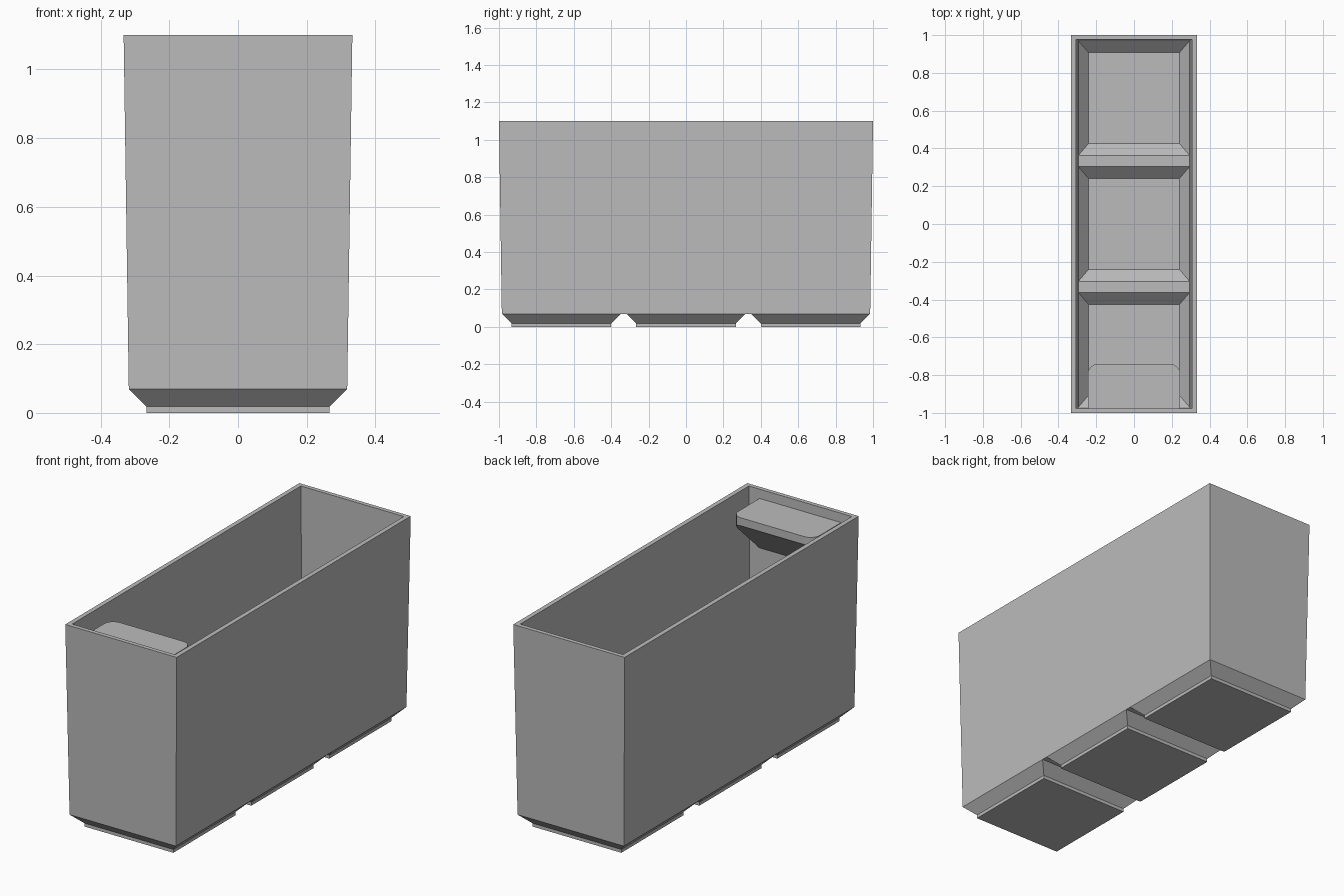
import bpy, bmesh, math

cube = bpy.data.objects.get("Cube")
if cube:
    bpy.data.objects.remove(cube, do_unlink=True)

grey = bpy.data.materials.new("plain grey")
grey.use_nodes = True
colour = (0.5, 0.5, 0.5, 1)
grey.diffuse_color = colour
grey.node_tree.nodes["Principled BSDF"].inputs["Base Color"].default_value = colour

PITCH = 2 / 3          # spacing of the three feet
CELLS = (-PITCH, 0, PITCH)
SEAM = 0.07            # where the feet meet the walls
POCKET_TOP = 0.095     # height of the inside ridges


def finish(bm, name):
    bmesh.ops.remove_doubles(bm, verts=bm.verts, dist=1e-5)
    bmesh.ops.recalc_face_normals(bm, faces=bm.faces)
    mesh = bpy.data.meshes.new(name)
    bm.to_mesh(mesh)
    bm.free()
    mesh.materials.append(grey)
    obj = bpy.data.objects.new(name, mesh)
    bpy.context.collection.objects.link(obj)
    return obj


def ring(bm, hx, hy, z, cy=0):
    return [bm.verts.new((sx * hx, cy + sy * hy, z))
            for sx, sy in ((-1, -1), (1, -1), (1, 1), (-1, 1))]


def loft(bm, rings):
    for a, b in zip(rings, rings[1:]):
        for i in range(4):
            j = (i + 1) % 4
            bm.faces.new((a[i], a[j], b[j], b[i]))


def strip(bm, hx, y0, y1, z):
    bm.faces.new(ring(bm, hx, (y1 - y0) / 2, z, (y0 + y1) / 2))


# Bin shell: tapered walls, feet below and matching hollows inside
bm = bmesh.new()
foot, hollow = 0.318, 0.304
loft(bm, [ring(bm, foot, PITCH + foot, SEAM), ring(bm, 0.333, 1.0, 1.1),
          ring(bm, 0.308, 0.977, 1.1), ring(bm, 0.295, PITCH + hollow, POCKET_TOP)])
for cy in CELLS:
    feet = [ring(bm, h, h, z, cy) for h, z in ((foot, SEAM), (0.266, 0.018), (0.266, 0))]
    loft(bm, feet)
    bm.faces.new(feet[-1])
    pocket = [ring(bm, 0.295, hollow, POCKET_TOP, cy), ring(bm, 0.241, 0.241, 0.034, cy)]
    loft(bm, pocket)
    bm.faces.new(pocket[-1])
# Strips between the feet and ridge tops between the hollows
for cy in CELLS[:2]:
    strip(bm, foot, cy + foot, cy + PITCH - foot, SEAM)
    strip(bm, 0.295, cy + hollow, cy + PITCH - hollow, POCKET_TOP)
finish(bm, "bin_shell")

# Label shelf: rounded outline with a sloping underside
BACK, FRONT, HALF, R = -0.985, -0.74, 0.244, 0.055
TOP, EDGE = 1.05, 0.043
outline = [(-HALF, BACK), (HALF, BACK)]
for side in (1, -1):
    arc = [(side * (HALF - R + R * math.cos(a)), FRONT - R + R * math.sin(a))
           for a in (math.pi / 2 * i / 8 for i in range(9))]
    outline += arc if side > 0 else arc[::-1]
bm = bmesh.new()
upper = [bm.verts.new((x, y, TOP)) for x, y in outline]
lower = [bm.verts.new((x, y, TOP - EDGE - 0.95 * (FRONT - y))) for x, y in outline]
bm.faces.new(upper)
bm.faces.new(lower[::-1])
for i in range(len(upper)):
    j = (i + 1) % len(upper)
    bm.faces.new((upper[i], lower[i], lower[j], upper[j]))
shelf = finish(bm, "label_shelf")
bpy.context.view_layer.objects.active = shelf
shelf.select_set(True)
bpy.ops.object.shade_smooth_by_angle(angle=math.radians(30))
